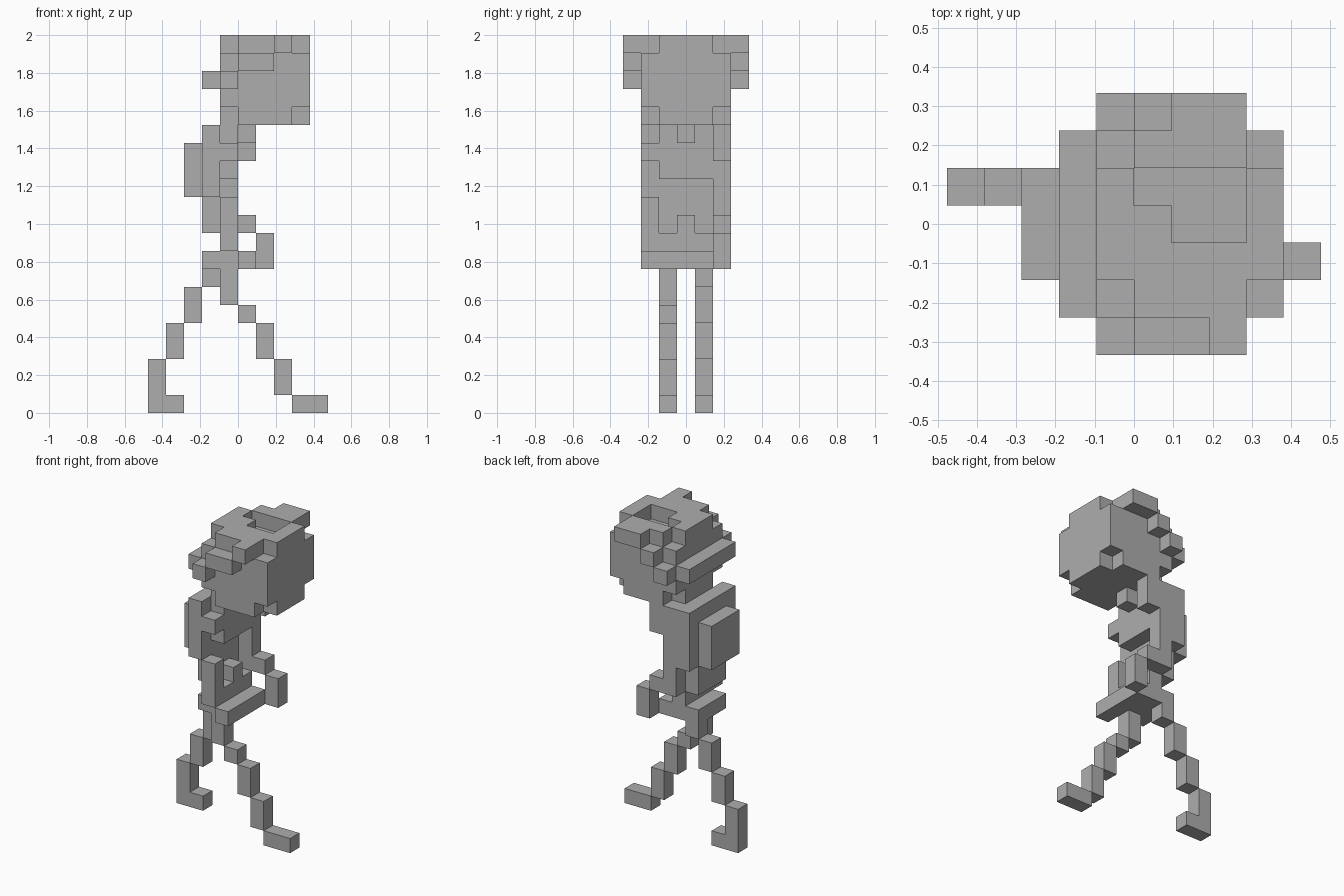
import bpy
import bmesh
from itertools import product
from mathutils import Vector

if "Cube" in bpy.data.objects:
    bpy.data.objects.remove(bpy.data.objects["Cube"], do_unlink=True)

UNIT = 2 / 21                      # size of one block
ORIGIN = Vector((0, -3.5, 0))      # y is counted from the right-hand side

grey = bpy.data.materials.new("plain_grey")
grey.use_nodes = True
grey.diffuse_color = (0.42, 0.42, 0.42, 1)
shader = next(n for n in grey.node_tree.nodes if n.type == 'BSDF_PRINCIPLED')
shader.inputs["Base Color"].default_value = grey.diffuse_color


def blocks(*boxes):
    """Grid cells filled by boxes given as ((x, x), (y, y), (z, z)) ranges."""
    return {cell for box in boxes
            for cell in product(*(range(*span) for span in box))}


# Head: a cube with rounded-off front and back layers and an open crown
crown_gap = blocks(((0, 3), (4, 5), (20, 21)), ((1, 3), (3, 4), (20, 21)))
head = blocks(
    ((0, 3), (1, 6), (16, 21)),
    *(((x, x + 1), (1, 6), (17, 20)) for x in (-1, 3)),
    *(((x, x + 1), (2, 5), (16, 21)) for x in (-1, 3)),
) - crown_gap
chin = blocks(((0, 1), (3, 4), (15, 16)))

# Band that slopes from the forehead down to the back of the head
head_band = blocks(
    ((2, 3), (0, 1), (20, 21)), ((0, 2), (0, 1), (19, 20)),
    ((1, 3), (6, 7), (20, 21)), ((0, 1), (6, 7), (19, 20)),
    *(((-1, 0), (y, y + 1), (18, 19)) for y in (0, 6)),
    ((-2, -1), (1, 6), (18, 19)),
)

# Trunk
torso = blocks(
    ((-2, -1), (2, 5), (10, 16)),
    ((-1, 0), (2, 5), (13, 16)),
    ((-1, 0), (3, 4), (10, 11)),
    ((-1, 0), (2, 5), (9, 10)),
)
hips = blocks(((-2, 0), (2, 5), (8, 9)))
back_pack = blocks(((-3, -2), (2, 5), (12, 15)))

# Arms: the right one swings back, the left one forward
right_arm = blocks(
    ((-2, -1), (1, 2), (12, 16)),
    ((-1, 0), (1, 2), (14, 15)),
    ((-1, 0), (1, 2), (9, 12)),
)
front_bar = blocks(((0, 1), (1, 5), (8, 9)))
left_arm = blocks(
    ((-2, -1), (5, 6), (12, 16)),
    ((-1, 0), (5, 6), (10, 16)),
    ((0, 1), (5, 6), (14, 16)),
    ((0, 1), (5, 6), (10, 11)),
    ((1, 2), (5, 6), (8, 10)),
)

# Legs: stepped columns in a long stride
right_leg = blocks(
    ((-1, 0), (2, 3), (6, 8)), ((0, 1), (2, 3), (5, 6)),
    ((1, 2), (2, 3), (3, 5)), ((2, 3), (2, 3), (1, 3)),
    ((3, 5), (2, 3), (0, 1)),
)
left_leg = blocks(
    ((-2, -1), (4, 5), (7, 8)), ((-3, -2), (4, 5), (5, 7)),
    ((-4, -3), (4, 5), (3, 5)), ((-5, -4), (4, 5), (0, 3)),
    ((-4, -3), (4, 5), (0, 1)),
)

parts = {
    "head": head, "chin": chin, "head_band": head_band, "torso": torso,
    "hips": hips, "back_pack": back_pack, "right_arm": right_arm,
    "front_bar": front_bar, "left_arm": left_arm,
    "right_leg": right_leg, "left_leg": left_leg,
}
filled = set().union(*parts.values())


def build(name, cells):
    """Skin the outside of a part's cells and merge the flat areas."""
    bm = bmesh.new()
    for cell, axis, side in product(sorted(cells), range(3), (-1, 1)):
        normal = Vector((0, 0, 0))
        normal[axis] = side
        centre = Vector(cell) + Vector((0.5, 0.5, 0.5))
        if tuple(int(a + b) for a, b in zip(cell, normal)) in filled:
            continue
        u = Vector((0, 0, 0))
        u[(axis + 1) % 3] = 0.5
        v = normal.cross(u)
        middle = centre + normal / 2 + ORIGIN
        corners = (-u - v, u - v, u + v, v - u)
        bm.faces.new([bm.verts.new((middle + c) * UNIT) for c in corners])
    bmesh.ops.remove_doubles(bm, verts=bm.verts[:], dist=UNIT / 100)
    bmesh.ops.dissolve_limit(bm, angle_limit=0.01,
                             verts=bm.verts[:], edges=bm.edges[:])
    bmesh.ops.triangulate(bm, faces=[f for f in bm.faces if len(f.verts) > 4])
    mesh = bpy.data.meshes.new(name)
    bm.to_mesh(mesh)
    bm.free()
    mesh.materials.append(grey)
    bpy.context.collection.objects.link(bpy.data.objects.new(name, mesh))


for part_name, part_cells in parts.items():
    build(part_name, part_cells)
